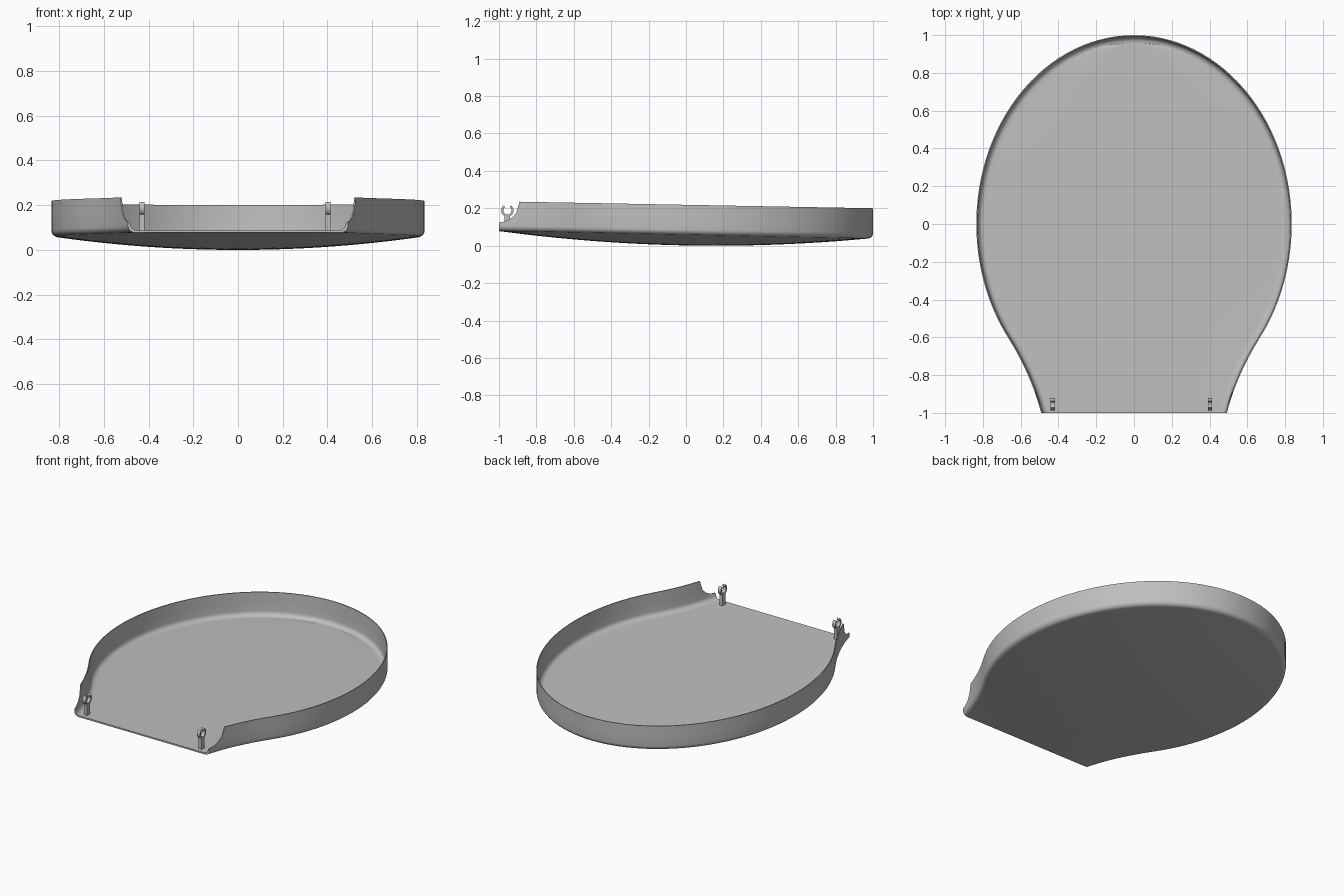
import bpy, bmesh
from math import sin, cos, pi, sqrt, radians
from mathutils import Vector

cube = bpy.data.objects.get("Cube")
if cube:
    bpy.data.objects.remove(cube, do_unlink=True)

grey = bpy.data.materials.new("plain_grey")
grey.use_nodes = True
grey.diffuse_color = (0.52, 0.52, 0.52, 1)
grey.node_tree.nodes["Principled BSDF"].inputs["Base Color"].default_value = (0.52, 0.52, 0.52, 1)

NECK = -0.6      # where the oval turns into the flared neck
CUT = 0.11       # radius of the notch at each wall end
FILLET = 0.03
RIM = 0.006      # wall thickness at the rim
BASE = 0.01      # wall thickness at the floor, and floor thickness at its edge
DEPTH = 0.0565   # bulge of the underside


def half_width(y):
    if y >= NECK:
        return 0.835 * sqrt(max(0, 1 - y * y))
    t = (NECK - y) / 0.4
    return 0.668 - 0.25 * t + 0.074 * t * t


def rim_z(y):
    if y < CUT - 1:
        return 0.235 - sqrt(max(0, CUT ** 2 - (y + 1) ** 2))
    return 0.235 - 0.0185 * (y + 1 - CUT)


def edge_z(y):
    return 0.058 - 0.02 * y


def make_object(name, bm):
    bmesh.ops.recalc_face_normals(bm, faces=bm.faces)
    mesh = bpy.data.meshes.new(name)
    bm.to_mesh(mesh)
    bm.free()
    mesh.materials.append(grey)
    obj = bpy.data.objects.new(name, mesh)
    bpy.context.collection.objects.link(obj)
    bpy.ops.object.select_all(action='DESELECT')
    obj.select_set(True)
    bpy.context.view_layer.objects.active = obj
    bpy.ops.object.shade_smooth_by_angle(angle=radians(35))
    return obj


# Half outline from the neck end round to the far tip
a0 = -0.6435
ys = [-1 + CUT * (1 - cos(pi / 2 * i / 10)) for i in range(10)]
ys += [CUT - 1 + (NECK - CUT + 1) * i / 8 for i in range(8)]
ys += [sin(a0 + (pi / 2 - a0) * i / 40) for i in range(41)]
outline = [Vector((half_width(y), y)) for y in ys]
outline[-1] = Vector((0, 1))


def inward(i):
    if i == 0:
        return Vector((-1, 0))
    if i == len(outline) - 1:
        return Vector((0, -1))
    t = outline[i + 1] - outline[i - 1]
    return Vector((-t.y, t.x)).normalized()


def section(i):
    """Closed half section: flat floor, inner wall, rim, outer wall, bulging underside."""
    p, n = outline[i], inward(i)
    low, top = edge_z(p.y), rim_z(p.y)
    floor = low + BASE
    points = []

    def add(offset, z):
        q = p + n * offset
        points.append((q.x, q.y, z))

    # Flat floor, then the inner corner and wall up to the rim
    q = p + n * (BASE + FILLET)
    flat = edge_z(q.y) + BASE
    points += [(q.x * s, q.y, flat) for s in (0, 0.5, 0.96)]
    for k in range(7):
        a = pi / 2 * k / 6
        add(BASE + FILLET * (1 - sin(a)), floor + FILLET * (1 - cos(a)))
    add((RIM + BASE) / 2, (floor + FILLET + top) / 2)
    add(RIM, top)
    # Outer wall and corner
    add(0, top)
    add(0, (top + low + FILLET) / 2)
    for k in range(7):
        a = pi / 2 * k / 6
        add(FILLET * (1 - cos(a)), low + FILLET * (1 - sin(a)))
    # Underside
    q = p + n * FILLET
    u = (q.y + FILLET / 2) / (1 - FILLET / 2)
    for k in range(1, 17):
        s = 1 - k / 16
        points.append((q.x * s, q.y, low - DEPTH * (1 - s * s) * (1 - u * u)))
    return points


# Pan: sections joined round the outline, capped at the neck, mirrored
bm = bmesh.new()
columns = [[bm.verts.new(c) for c in section(i)] for i in range(len(outline))]
for c, d in zip(columns, columns[1:]):
    for k in range(len(c) - 1):
        bm.faces.new((c[k], c[k + 1], d[k + 1], d[k]))
bm.faces.new(columns[0])
bmesh.ops.remove_doubles(bm, verts=bm.verts, dist=0.0002)
pan = make_object("lid_shell", bm)
mirror = pan.modifiers.new("mirror", 'MIRROR')
mirror.merge_threshold = 0.0005


# Hinge clips: an open ring on a short post, drawn as one profile and extruded
def hinge_clip(name, x):
    cy, cz, ro, ri, width = -0.955, 0.188, 0.033, 0.022, 0.022
    start, end, steps = radians(125), radians(415), 28
    bm = bmesh.new()
    angles = [start + (end - start) * k / steps for k in range(steps + 1)]
    ring = [(ro, a) for a in angles] + [(ri, a) for a in reversed(angles)]
    verts = [bm.verts.new((x - width / 2, cy + r * cos(a), cz + r * sin(a))) for r, a in ring]
    for k in range(steps):
        m = len(verts) - 1
        bm.faces.new((verts[k], verts[k + 1], verts[m - k - 1], verts[m - k]))
    out = bmesh.ops.extrude_face_region(bm, geom=bm.faces[:])
    moved = [g for g in out["geom"] if isinstance(g, bmesh.types.BMVert)]
    bmesh.ops.translate(bm, verts=moved, vec=(width, 0, 0))
    post = bmesh.ops.create_cube(bm, size=1)["verts"]
    bmesh.ops.scale(bm, verts=post, vec=(width, 0.03, 0.08))
    bmesh.ops.translate(bm, verts=post, vec=(x, cy, 0.122))
    make_object(name, bm)


hinge_clip("right_hinge_clip", -0.43)
hinge_clip("left_hinge_clip", 0.403)
